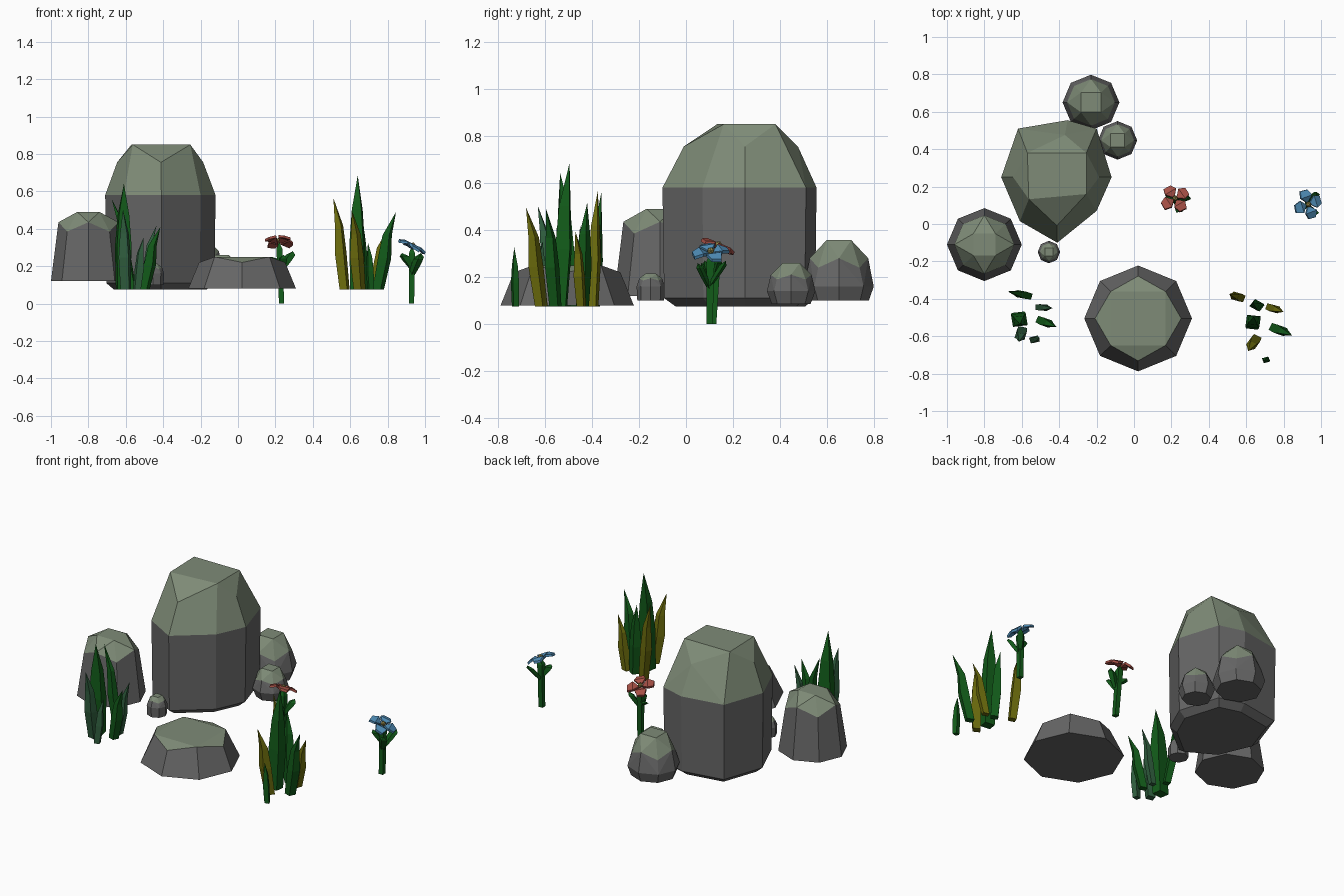
import bpy, bmesh, math
from mathutils import Vector, Matrix

if "Cube" in bpy.data.objects:
    bpy.data.objects.remove(bpy.data.objects["Cube"], do_unlink=True)


def material(name, r, g, b):
    m = bpy.data.materials.new(name)
    m.use_nodes = True
    m.diffuse_color = (r, g, b, 1)
    m.node_tree.nodes["Principled BSDF"].inputs["Base Color"].default_value = (r, g, b, 1)
    return m


STONE = material("stone grey", .135, .135, .135)
MOSS = material("moss grey green", .21, .26, .185)
GREEN = material("deep green", .006, .105, .01)
TEAL = material("cool green", .03, .115, .05)
OLIVE = material("olive", .15, .15, .004)
RED = material("petal red", .38, .08, .06)
BLUE = material("petal blue", .08, .27, .48)
POLLEN = material("pollen", .3, .25, .07)


def finish(name, bm, *mats):
    bmesh.ops.recalc_face_normals(bm, faces=bm.faces)
    mesh = bpy.data.meshes.new(name)
    bm.to_mesh(mesh)
    bm.free()
    for m in mats:
        mesh.materials.append(m)
    obj = bpy.data.objects.new(name, mesh)
    bpy.context.collection.objects.link(obj)
    return obj


def octagon(rx, ry):
    return [(rx * math.cos(i * math.pi / 4), ry * math.sin(i * math.pi / 4)) for i in range(8)]


def rock(name, centre, outline, rings, moss_z, wave):
    """Convex stone from scaled outlines; faces above moss_z are mossy.
    Each ring is (height, x scale, y scale, vertex step)."""
    bm = bmesh.new()
    for k, (z, sx, sy, step) in enumerate(rings):
        shoulder = len(rings) - 2 == k
        for i, (x, y) in enumerate(outline):
            if i % step == step - 1:
                dz = wave * (-1) ** i if shoulder else 0
                bm.verts.new((centre[0] + x * sx, centre[1] + y * sy, z + dz))
    hull = bmesh.ops.convex_hull(bm, input=bm.verts)
    spare = set(hull["geom_interior"] + hull["geom_unused"])
    bmesh.ops.delete(bm, geom=[g for g in spare if isinstance(g, bmesh.types.BMVert)], context='VERTS')
    bmesh.ops.dissolve_limit(bm, angle_limit=.08, verts=bm.verts, edges=bm.edges)
    bm.normal_update()
    for f in bm.faces:
        f.material_index = int(f.calc_center_median().z > moss_z and f.normal.z > .1)
    return finish(name, bm, STONE, MOSS)


# Stones
tall_outline = [(-.29, 0), (-.2, .26), (.065, .305), (.22, .26),
                (.3, 0), (.22, -.18), (.01, -.35), (-.19, -.235)]
rock("tall_stone", (-.42, .25), tall_outline,
     [(.075, .84, .84, 1), (.11, .98, .98, 1), (.58, 1, 1, 1),
      (.74, .78, .74, 1), (.85, .75, .5, 2)], .5, .015)
rock("left_stone", (-.8, -.11), octagon(.2, .195),
     [(.12, 1, 1, 1), (.41, .8, .8, 1), (.49, .42, .42, 2)], .36, .025)
rock("front_stone", (.022, -.505), octagon(.288, .283),
     [(.08, 1, 1, 1), (.2, .8, .8, 1), (.25, .72, .72, 2)], .18, .02)
rock("back_stone", (-.23, .65), octagon(.152, .148),
     [(.1, .86, .86, 1), (.16, 1, 1, 1), (.26, .84, .84, 1), (.357, .5, .5, 2)], .27, .02)
rock("back_pebble", (-.088, .447), octagon(.105, .103),
     [(.085, .8, .8, 1), (.14, 1, 1, 1), (.2, .84, .84, 1), (.26, .5, .5, 2)], .21, .01)
rock("front_pebble", (-.455, -.15), octagon(.06, .06),
     [(.1, .95, .95, 1), (.16, 1, 1, 1), (.19, .8, .8, 1), (.215, .5, .5, 2)], .185, .005)


def loft(bm, path, widths, depth=1.0, turn=0.0):
    """Four-sided tapering tube along a path; the last point closes to a tip."""
    rings = []
    for p, w in zip(path[:-1], widths):
        ring = []
        for k in range(4):
            a = turn + math.pi / 4 + k * math.pi / 2
            c = Vector((math.cos(a) * w * .7, math.sin(a) * w * .7 * depth, 0))
            ring.append(bm.verts.new(Vector(p) + c))
        rings.append(ring)
    tip = bm.verts.new(path[-1])
    bm.faces.new(rings[0])
    for a, b in zip(rings, rings[1:]):
        for k in range(4):
            bm.faces.new((a[k], a[k - 1], b[k - 1], b[k]))
    for k in range(4):
        bm.faces.new((rings[-1][k], rings[-1][k - 1], tip))


def blade(name, base, lean, height, width, mat):
    bm = bmesh.new()
    base = Vector(base)
    path = [base + Vector((lean[0] * s, lean[1] * s, height * t))
            for t, s in ((0, 0), (.4, .35), (.7, .5), (1, 1))]
    loft(bm, path, (width * .85, width, width * .7), .85, math.atan2(lean[1], lean[0]))
    return finish(name, bm, mat)


def clump(name, centre, grow, blades):
    for label, x, y, lx, ly, h, w, mat in blades:
        blade(f"{name}_{label}_blade", (centre[0] + x, centre[1] + y, .075),
              (lx, ly), h * grow, w, mat)


# Grass clumps: label, base offset, lean, height, width, colour
clump("right_grass", (.635, -.525), 1, [
    ("tall", 0, -.01, .005, .04, .61, .075, GREEN),
    ("back", .03, .085, -.03, .02, .44, .055, GREEN),
    ("outer", -.065, .13, -.06, .02, .49, .05, OLIVE),
    ("front", .015, -.09, -.04, -.065, .42, .055, OLIVE),
    ("side", .09, .08, .075, -.025, .32, .045, OLIVE),
    ("right", .115, -.03, .095, -.04, .415, .055, GREEN),
    ("short", .075, -.2, -.015, -.005, .25, .033, GREEN)])
clump("left_grass", (-.62, -.49), .93, [
    ("tall", .005, -.01, .005, -.035, .61, .08, GREEN),
    ("back", .055, .105, -.11, .025, .52, .045, GREEN),
    ("front", .02, -.08, -.015, -.06, .46, .055, TEAL),
    ("side", .11, .045, .075, -.005, .37, .04, TEAL),
    ("right", .12, -.025, .085, -.035, .36, .05, GREEN),
    ("short", .08, -.13, .035, .01, .3, .04, TEAL)])


def flower(name, foot, head, tilt, spin, leaves, mat):
    foot, head = Vector(foot), Vector(head)
    # Stem and leaves
    bm = bmesh.new()
    mid = foot.lerp(head, .6)
    loft(bm, [foot, mid, foot.lerp(head, .88), head], (.028, .03, .034))
    for lx, ly, z, h in leaves:
        root = foot + Vector((0, 0, z))
        out = Vector((lx, ly, h))
        loft(bm, [root, root + out * .5, root + out * .8, root + out],
             (.022, .036, .038), .6, math.atan2(ly, lx))
    finish(name + "_stem", bm, GREEN)
    # Four broad folded petals
    bm = bmesh.new()
    frame = Matrix.Translation(head) @ tilt
    for k in range(4):
        place = frame @ Matrix.Rotation(spin + k * math.pi / 2, 4, 'Z')
        rim = [(.008, 0, 0), (.042, -.034, .016), (.076, -.022, .006),
               (.08, .02, .002), (.044, .034, .016)]
        top = [bm.verts.new(place @ Vector(p)) for p in rim]
        low = [bm.verts.new(place @ (Vector(p) - Vector((0, 0, .014)))) for p in rim]
        for ring in (top, low):
            bm.faces.new((ring[0], ring[1], ring[4]))
            bm.faces.new(ring[1:])
        for i in range(5):
            bm.faces.new((top[i], top[i - 1], low[i - 1], low[i]))
    finish(name + "_petals", bm, mat)
    # Flower centre
    bm = bmesh.new()
    bmesh.ops.create_icosphere(bm, subdivisions=1, radius=.016,
                               matrix=frame @ Matrix.Translation((0, 0, .008)))
    finish(name + "_centre", bm, POLLEN)


# Flowers
flower("red_flower", (.233, .115, 0), (.22, .135, .33), Matrix.Rotation(-.4, 4, 'X'), .6,
       [(.06, .03, .18, .1), (-.055, .035, .2, .05), (.01, -.05, .17, .09)], RED)
flower("blue_flower", (.928, .1, 0), (.93, .105, .305), Matrix.Rotation(.45, 4, 'Y'), .35,
       [(.05, .07, .16, .11), (-.05, -.02, .19, .08), (.045, -.05, .15, .11)], BLUE)
